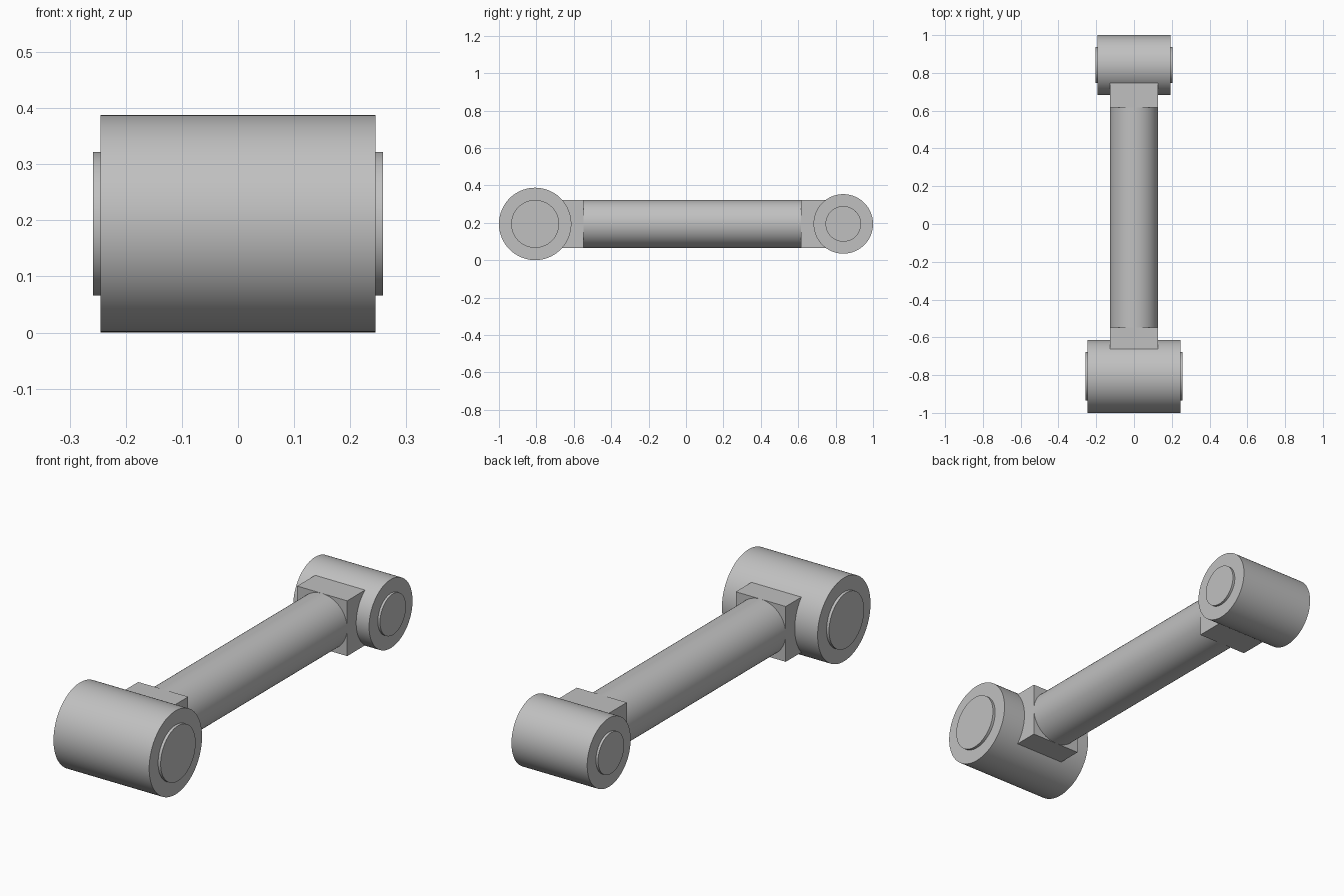
import bpy
import math

cube = bpy.data.objects.get("Cube")
if cube:
    bpy.data.objects.remove(cube, do_unlink=True)

# Single plain metal colour
COLOUR = (0.53, 0.53, 0.53, 1.0)
metal = bpy.data.materials.new("light_grey_metal")
metal.use_nodes = True
metal.diffuse_color = COLOUR
metal.node_tree.nodes["Principled BSDF"].inputs["Base Color"].default_value = COLOUR

AXIS_Z = 0.194      # common centre height
ROD_RADIUS = 0.128


def finish(name):
    obj = bpy.context.object
    obj.name = name
    obj.data.materials.append(metal)
    return obj


def cylinder(name, radius, length, y, rotation):
    bpy.ops.mesh.primitive_cylinder_add(vertices=96, radius=radius, depth=length,
                                        location=(0, y, AXIS_Z), rotation=rotation)
    finish(name)
    bpy.ops.object.transform_apply(location=False, rotation=True, scale=True)
    bpy.ops.object.shade_smooth_by_angle(angle=math.radians(30))


def block(name, y_start, y_end):
    bpy.ops.mesh.primitive_cube_add(size=1, location=(0, (y_start + y_end) / 2, AXIS_Z))
    obj = finish(name)
    obj.scale = (2 * ROD_RADIUS, abs(y_end - y_start), 2 * ROD_RADIUS)
    bpy.ops.object.transform_apply(location=False, rotation=False, scale=True)


ACROSS = (0, math.pi / 2, 0)
ALONG = (math.pi / 2, 0, 0)

# End eyes: outer sleeve, protruding pin, square neck joining the rod
ends = [
    # name, centre y, sleeve radius, sleeve length, pin radius, pin length, neck face y
    ("front", -0.8065, 0.1935, 0.49, 0.128, 0.516, -0.547),
    ("rear", 0.841, 0.159, 0.388, 0.095, 0.41, 0.616),
]
for name, y, radius, length, pin_radius, pin_length, neck_y in ends:
    cylinder(name + "_sleeve", radius, length, y, ACROSS)
    cylinder(name + "_pin", pin_radius, pin_length, y, ACROSS)
    block(name + "_neck", y, neck_y)

# Round rod between the two necks
rod_start, rod_end = ends[0][-1], ends[1][-1]
cylinder("rod", ROD_RADIUS, rod_end - rod_start, (rod_start + rod_end) / 2, ALONG)
